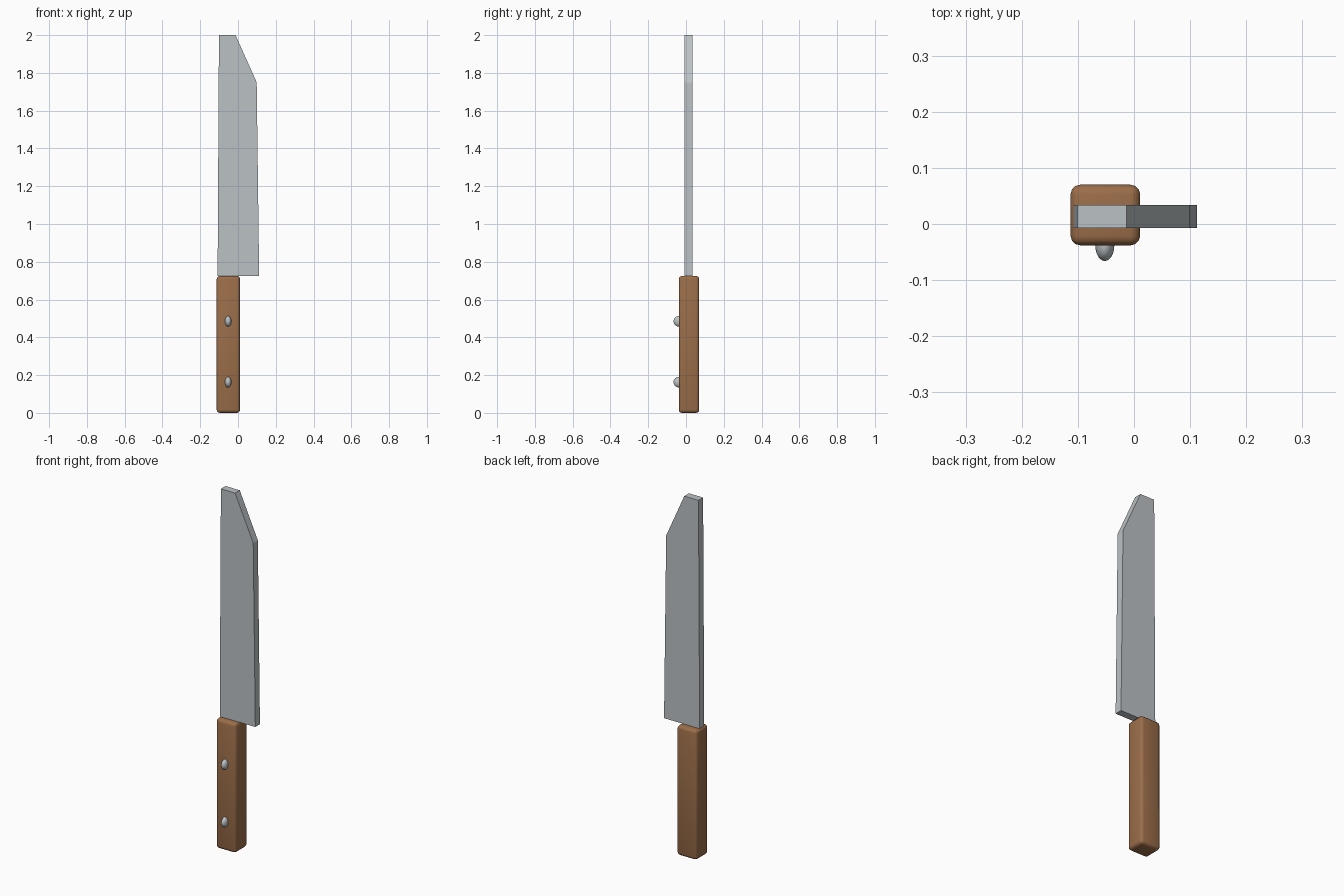
import bpy, bmesh
from mathutils import Matrix

if "Cube" in bpy.data.objects:
    bpy.data.objects.remove(bpy.data.objects["Cube"])


def material(name, rgb):
    m = bpy.data.materials.new(name)
    m.diffuse_color = (*rgb, 1)
    m.use_nodes = True
    m.node_tree.nodes["Principled BSDF"].inputs["Base Color"].default_value = m.diffuse_color
    return m


steel = material("steel", (0.50, 0.54, 0.56))
wood = material("wood", (0.33, 0.155, 0.067))


def add_object(name, bm, mat):
    bmesh.ops.recalc_face_normals(bm, faces=bm.faces)
    mesh = bpy.data.meshes.new(name)
    bm.to_mesh(mesh)
    bm.free()
    mesh.materials.append(mat)
    obj = bpy.data.objects.new(name, mesh)
    bpy.context.collection.objects.link(obj)
    return obj


def smooth(obj, angle):
    bpy.ops.object.select_all(action='DESELECT')
    obj.select_set(True)
    bpy.context.view_layer.objects.active = obj
    bpy.ops.object.shade_smooth_by_angle(angle=angle)


# Blade: flat profile with a clipped tip, extruded through its thickness
profile = [(-0.108, 0.725), (0.112, 0.725), (0.099, 1.75), (-0.013, 2.0), (-0.101, 2.0)]
bm = bmesh.new()
face = bm.faces.new([bm.verts.new((x, -0.007, z)) for x, z in profile])
ext = bmesh.ops.extrude_face_region(bm, geom=[face])
bmesh.ops.translate(bm, vec=(0, 0.041, 0),
                    verts=[v for v in ext["geom"] if isinstance(v, bmesh.types.BMVert)])
add_object("blade", bm, steel)

# Handle: rounded wooden block
bm = bmesh.new()
bmesh.ops.create_cube(bm, size=1, matrix=Matrix.Translation((-0.051, 0.016, 0.3625))
                      @ Matrix.Diagonal((0.124, 0.108, 0.725, 1)))
bmesh.ops.bevel(bm, geom=bm.edges[:], offset=0.017, segments=3, profile=0.5, affect='EDGES')
smooth(add_object("handle", bm, wood), 0.8)

# Rivets: oval studs half sunk in the front of the handle
for name, z in (("lower_rivet", 0.163), ("upper_rivet", 0.485)):
    bm = bmesh.new()
    bmesh.ops.create_uvsphere(bm, u_segments=24, v_segments=16, radius=1,
                              matrix=Matrix.Translation((-0.052, -0.038, z))
                              @ Matrix.Diagonal((0.017, 0.028, 0.028, 1)))
    smooth(add_object(name, bm, steel), 0.8)
